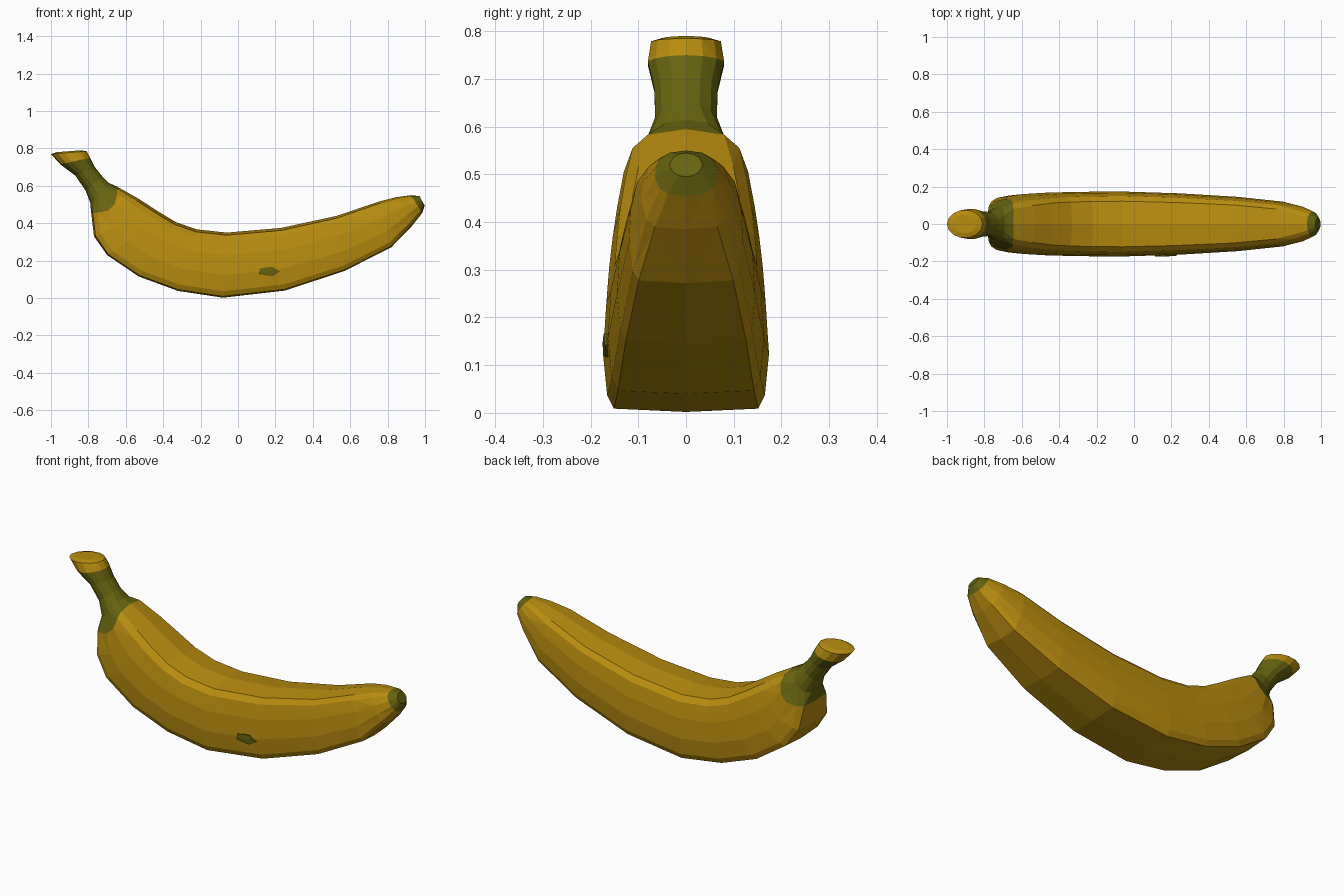
import bpy, bmesh, math
from mathutils import Vector
from mathutils.bvhtree import BVHTree

cube = bpy.data.objects.get("Cube")
if cube:
    bpy.data.objects.remove(cube, do_unlink=True)


def material(name, colour):
    m = bpy.data.materials.new(name)
    m.use_nodes = True
    m.diffuse_color = colour
    m.node_tree.nodes["Principled BSDF"].inputs["Base Color"].default_value = colour
    return m


yellow = material("ripe yellow", (0.48, 0.265, 0.005, 1))
olive = material("olive green", (0.135, 0.125, 0.005, 1))

# Half cross-section of the body: height fraction, width fraction
PROFILE = [(0, 0), (.02, .87), (.1, .95), (.35, 1), (.65, .96), (.88, .86), (.96, .7), (1, 0)]

# Rings: top x, top z, bottom x, bottom z, half width, roundness, bulge
RINGS = [
    (-.84, .79, -.97, .78, .05, 1, 0),
    (-.81, .785, -1, .77, .075, 1, 0),
    (-.79, .75, -.95, .715, .082, 1, 0),
    (-.765, .7, -.87, .655, .068, 1, 0),
    (-.725, .65, -.815, .575, .066, 1, 0),
    (-.69, .615, -.79, .51, .09, .8, .02),
    (-.645, .595, -.785, .455, .135, .4, .06),
    (-.53, .53, -.77, .33, .15, .15, .04),
    (-.43, .465, -.7, .23, .16, 0, .02),
    (-.33, .405, -.53, .115, .168, 0, 0),
    (-.22, .367, -.32, .038, .172, 0, 0),
    (-.06, .35, -.08, .002, .174, 0, 0),
    (.23, .375, .25, .04, .164, 0, 0),
    (.53, .44, .57, .145, .145, 0, 0),
    (.75, .515, .82, .272, .12, .1, 0),
    (.85, .54, .93, .385, .094, .4, 0),
    (.925, .55, .985, .455, .066, .7, 0),
    (.97, .545, .998, .495, .034, 1, 0),
]
OLIVE_SEGMENTS = {2, 3, 4, 5, 16}


def ring_points(tx, tz, bx, bz, width, roundness, bulge):
    top, bottom = Vector((tx, 0, tz)), Vector((bx, 0, bz))
    chord = top - bottom
    forward = Vector((chord.z, 0, -chord.x)).normalized()
    half = []
    for i, (s, w) in enumerate(PROFILE):
        a = math.pi * (i / (len(PROFILE) - 1) - .5)
        s += ((1 + math.sin(a)) / 2 - s) * roundness
        w += (math.cos(a) - w) * roundness
        p = bottom + chord * s + forward * bulge * math.sin(math.pi * s)
        half.append(p + Vector((0, -w * width, 0)))
    mirrored = [Vector((p.x, -p.y, p.z)) for p in half[-2:0:-1]]
    return half + mirrored


def finish(bm, name, mats):
    bmesh.ops.recalc_face_normals(bm, faces=bm.faces[:])
    mesh = bpy.data.meshes.new(name)
    bm.to_mesh(mesh)
    for m in mats:
        mesh.materials.append(m)
    obj = bpy.data.objects.new(name, mesh)
    bpy.context.collection.objects.link(obj)
    return obj


# Fruit with stem: rings bridged along the curve
bm = bmesh.new()
loops = [[bm.verts.new(p) for p in ring_points(*r)] for r in RINGS]
n = len(loops[0])
for k in range(len(loops) - 1):
    a, b = loops[k], loops[k + 1]
    for i in range(n):
        j = (i + 1) % n
        f = bm.faces.new((a[i], a[j], b[j], b[i]))
        f.material_index = 1 if k in OLIVE_SEGMENTS else 0
bm.faces.new(loops[0])
bm.faces.new(loops[-1]).material_index = 1
bmesh.ops.triangulate(bm, faces=[f for f in bm.faces if len(f.verts) == 4])
surface = BVHTree.FromBMesh(bm)
finish(bm, "banana_body", [yellow, olive])

# Bruise: thin irregular patch laid on the front flank
bm = bmesh.new()


def on_skin(x, z):
    hit = surface.ray_cast(Vector((x, -1, z)), Vector((0, 1, 0)))[0]
    return bm.verts.new(hit + Vector((0, -.004, 0)))


centre = on_skin(.165, .142)
rim = []
for i, r in enumerate((1, .8, 1.1, .95, 1, .8, 1.05, .9, 1.1, .8)):
    a = math.tau * i / 10
    rim.append(on_skin(.165 + .062 * r * math.cos(a), .142 + .024 * r * math.sin(a)))
for i in range(len(rim)):
    bm.faces.new((centre, rim[i], rim[(i + 1) % len(rim)]))
patch = finish(bm, "bruise_spot", [olive])
solid = patch.modifiers.new("thickness", 'SOLIDIFY')
solid.thickness = .006
solid.offset = 0
